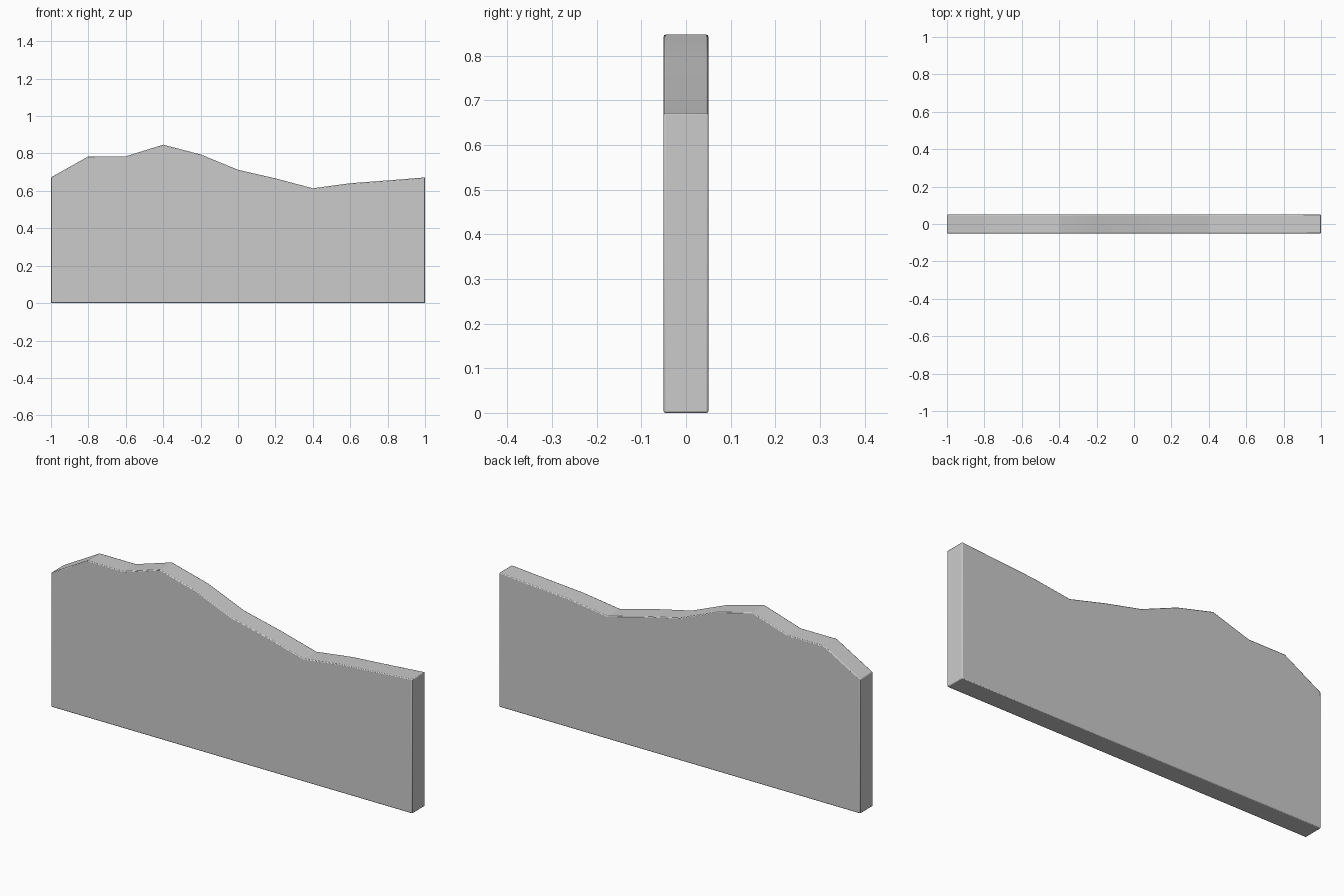
import bpy
import bmesh

if "Cube" in bpy.data.objects:
    bpy.data.objects.remove(bpy.data.objects["Cube"])

# Heights of the wavy top edge, every 0.2 units from x = -1 to x = 1
heights = [0.672, 0.785, 0.785, 0.847, 0.795, 0.713,
           0.667, 0.614, 0.641, 0.656, 0.672]
half_depth = 0.05

# Flat outline of the panel, extruded front to back
outline = [(-1, 0), (1, 0)]
outline += [(-1 + 0.2 * i, h) for i, h in reversed(list(enumerate(heights)))]

bm = bmesh.new()
face = bm.faces.new([bm.verts.new((x, -half_depth, z)) for x, z in outline])
extruded = bmesh.ops.extrude_face_region(bm, geom=[face])
new_verts = [g for g in extruded["geom"] if isinstance(g, bmesh.types.BMVert)]
bmesh.ops.translate(bm, vec=(0, 2 * half_depth, 0), verts=new_verts)
bmesh.ops.recalc_face_normals(bm, faces=bm.faces)

mesh = bpy.data.meshes.new("wavy_panel")
bm.to_mesh(mesh)
bm.free()
panel = bpy.data.objects.new("wavy_panel", mesh)
bpy.context.collection.objects.link(panel)

# Slightly softened rim
bevel = panel.modifiers.new("soft_edges", "BEVEL")
bevel.width = 0.004
bevel.segments = 2
bevel.limit_method = "ANGLE"
bevel.angle_limit = 0.9

bpy.context.view_layer.objects.active = panel
panel.select_set(True)
bpy.ops.object.shade_smooth_by_angle(angle=0.2)
